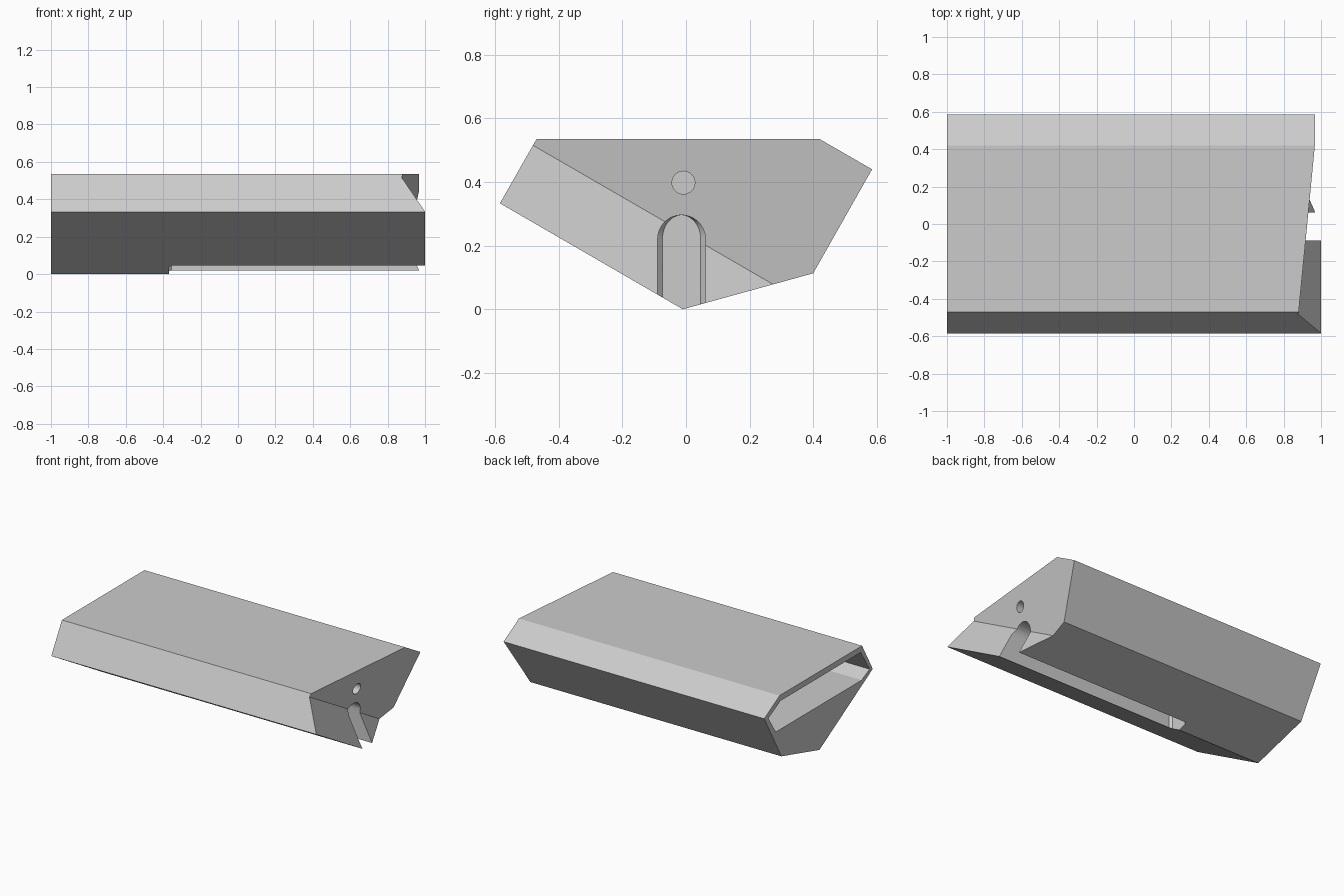
import bpy, bmesh, math
from mathutils import Vector

cube = bpy.data.objects.get("Cube")
if cube:
    bpy.data.objects.remove(cube, do_unlink=True)

grey = bpy.data.materials.new("plain_grey")
grey.use_nodes = True
grey.diffuse_color = (0.6, 0.6, 0.6, 1)
grey.node_tree.nodes["Principled BSDF"].inputs["Base Color"].default_value = (0.6, 0.6, 0.6, 1)


def loft(name, rings):
    """Solid through a list of matching closed rings of points."""
    bm = bmesh.new()
    loops = [[bm.verts.new(p) for p in ring] for ring in rings]
    count = len(loops[0])
    for a, b in zip(loops, loops[1:]):
        for i in range(count):
            j = (i + 1) % count
            bm.faces.new((a[i], a[j], b[j], b[i]))
    bm.faces.new(loops[0])
    bm.faces.new(loops[-1])
    bmesh.ops.recalc_face_normals(bm, faces=bm.faces[:])
    mesh = bpy.data.meshes.new(name)
    bm.to_mesh(mesh)
    bm.free()
    mesh.materials.append(grey)
    obj = bpy.data.objects.new(name, mesh)
    bpy.context.scene.collection.objects.link(obj)
    return obj


def along_x(profile, x0, x1):
    return [[(x, y, z) for y, z in profile] for x in (x0, x1)]


# Main block: six-sided section running along x
section = [(-0.585, 0.333), (-0.01, 0), (0.40, 0.113),
           (0.585, 0.44), (0.42, 0.535), (-0.47, 0.535)]
body = loft("housing_body", along_x(section, -1, 1.15))

# Notched end: a V-shaped prism lying parallel to the lower front face
base = Vector((0, -0.01, 0))
slope = Vector((0, 0.575, -0.333)).normalized()
normal = Vector((0, -slope.z, slope.y))
notch = [(0.876, 0.21), (1.06, -0.1), (1.4, -0.1), (1.4, 0.9), (1.01, 0.9)]
notch_cutter = loft("notch_cutter", [
    [base + normal * d + slope * s + Vector((x, 0, 0)) for x, d in notch]
    for s in (-1.5, 1.5)])

# Hollow opening at the right end
cavity = [(-0.55, 0.345), (-0.465, 0.302), (0.46, 0.302),
          (0.54, 0.425), (0.41, 0.495), (-0.455, 0.495)]
cavity_cutter = loft("cavity_cutter", along_x(cavity, -1.1, 0.7))

# Arched slot underneath, its closed end slightly narrowed
mid, radius, spring = -0.014, 0.075, 0.221
arch = [(radius * math.cos(a), spring + radius * math.sin(a))
        for a in (math.pi * i / 24 for i in range(25))]
arch += [(-radius, -0.1), (radius, -0.1)]
slot_cutter = loft("slot_cutter", [
    [(x, mid + y * w, z) for y, z in arch]
    for x, w in ((-0.37, 0.8), (-0.355, 1), (1.3, 1))])

# Small round blind hole above the slot
circle = [(-0.008 + 0.036 * math.cos(a), 0.398 + 0.036 * math.sin(a))
          for a in (math.tau * i / 32 for i in range(32))]
hole_cutter = loft("hole_cutter", along_x(circle, 0.76, 1.3))

# Cut everything, then keep only the finished body
cutters = [notch_cutter, cavity_cutter, slot_cutter, hole_cutter]
for cutter in cutters:
    cutter.hide_render = True
    mod = body.modifiers.new(cutter.name, 'BOOLEAN')
    mod.operation = 'DIFFERENCE'
    mod.solver = 'EXACT'
    mod.object = cutter
bpy.context.view_layer.update()
result = bpy.data.meshes.new_from_object(
    body.evaluated_get(bpy.context.evaluated_depsgraph_get()))
body.modifiers.clear()
body.data = result
for cutter in cutters:
    bpy.data.objects.remove(cutter, do_unlink=True)

# Smooth the round cuts while keeping crisp edges
bpy.ops.object.select_all(action='DESELECT')
body.select_set(True)
bpy.context.view_layer.objects.active = body
bpy.ops.object.shade_smooth_by_angle(angle=math.radians(20))
